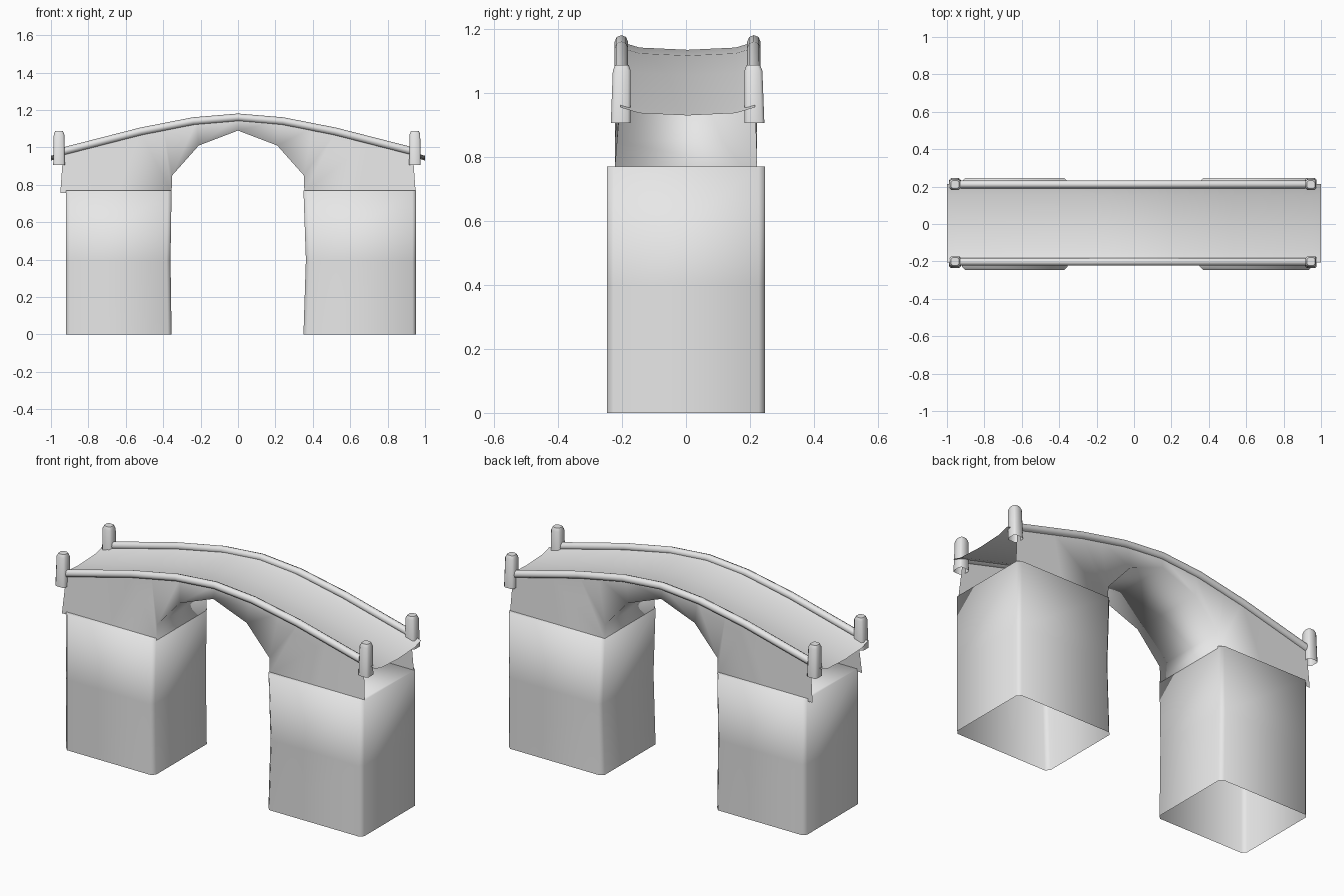
import bpy, bmesh

cube = bpy.data.objects.get("Cube")
if cube:
    bpy.data.objects.remove(cube, do_unlink=True)

stone = bpy.data.materials.new("grey_stone")
stone.use_nodes = True
stone.diffuse_color = (0.8, 0.8, 0.8, 1)
stone.node_tree.nodes["Principled BSDF"].inputs["Base Color"].default_value = (0.8, 0.8, 0.8, 1)

SHIFT = 0.005          # the walkway sits slightly off centre
RAIL_Y = 0.207


def finish(name, bm, normals=True):
    if normals:
        bmesh.ops.recalc_face_normals(bm, faces=bm.faces)
    for f in bm.faces:
        f.smooth = True
    me = bpy.data.meshes.new(name)
    bm.to_mesh(me)
    bm.free()
    me.materials.append(stone)
    ob = bpy.data.objects.new(name, me)
    bpy.context.collection.objects.link(ob)
    return ob


def loft(bm, rows, closed=False):
    """Skin neighbouring rows of points with quads."""
    vs = [[bm.verts.new(p) for p in row] for row in rows]
    for a, b in zip(vs, vs[1:]):
        n = len(a)
        for i in range(n if closed else n - 1):
            j = (i + 1) % n
            bm.faces.new((a[i], a[j], b[j], b[i]))
    return vs


def rounded_ring(x0, x1, y0, y1, c, z):
    return [(x0 + c, y0, z), (x1 - c, y0, z), (x1, y0 + c, z), (x1, y1 - c, z),
            (x1 - c, y1, z), (x0 + c, y1, z), (x0, y1 - c, z), (x0, y0 + c, z)]


def mirrored(points):
    """Extend a left half profile to the right."""
    return points + [(-x, z) for x, z in reversed(points[:-1])]


# Piers: hollow, open below, capped on top, with a slight inward bulge
for name, x0, x1, bulge0, bulge1 in (("right_pier", -0.92, -0.355, 0, -0.006),
                                     ("left_pier", 0.35, 0.952, 0.013, 0)):
    bm = bmesh.new()
    rings = [rounded_ring(x0 + bulge0 * k, x1 + bulge1 * k, -0.247, 0.247, 0.02, z)
             for z, k in ((0, 0), (0.4, 1), (0.77, 0))]
    bm.faces.new(loft(bm, rings, True)[-1])
    finish(name, bm)

# Arch body: two side walls joined by the underside of the arch
lower = mirrored([(-0.95, 0.755), (-0.65, 0.755), (-0.355, 0.76), (-0.352, 0.85),
                  (-0.21, 1.01), (0, 1.09)])
upper = mirrored([(-0.935, 0.965), (-0.7, 1.03), (-0.52, 1.08), (-0.4, 1.105),
                  (-0.22, 1.142), (0, 1.16)])
bm = bmesh.new()
walls = []
for y in (-1, 1):
    walls.append(loft(bm, [[(x, 0.222 * y, z) for x, z in lower],
                           [(x, 0.21 * y + SHIFT, z) for x, z in upper]]))
front, back = walls[0][0], walls[1][0]
for i in range(2, len(lower) - 3):
    bm.faces.new((front[i], front[i + 1], back[i + 1], back[i]))
finish("arch_body", bm)

# Deck: sagging walkway surface
line = mirrored([(-1, 0.955), (-0.95, 0.97), (-0.52, 1.08), (-0.22, 1.142), (0, 1.16)])
bm = bmesh.new()
loft(bm, [[(x, y + SHIFT, z - drop) for y, drop in
           ((-0.21, 0), (-0.15, 0.018), (0, 0.025), (0.15, 0.018), (0.21, 0))]
          for x, z in line])
bmesh.ops.recalc_face_normals(bm, faces=bm.faces)
if sum(f.normal.z for f in bm.faces) < 0:
    bmesh.ops.reverse_faces(bm, faces=bm.faces)
finish("deck", bm, False)

# Rails: round tubes along the deck edges
rail_path = mirrored([(-0.95, 0.975), (-0.52, 1.085), (-0.24, 1.14), (0, 1.16)])
for side, s in (("front", -1), ("back", 1)):
    cu = bpy.data.curves.new(side + "_rail", "CURVE")
    cu.dimensions = "3D"
    cu.bevel_depth = 0.021
    cu.bevel_resolution = 2
    cu.use_fill_caps = True
    sp = cu.splines.new("POLY")
    sp.points.add(len(rail_path) - 1)
    for p, (x, z) in zip(sp.points, rail_path):
        p.co = (x, s * RAIL_Y + SHIFT, z, 1)
    sp.use_smooth = True
    cu.materials.append(stone)
    bpy.context.collection.objects.link(bpy.data.objects.new(side + "_rail", cu))

    # Posts: hollow, chamfered, slightly tapered, at both ends of each rail
    for end, px in (("right", -0.957), ("left", 0.946)):
        bm = bmesh.new()
        rings = []
        for z, r in ((0.907, 0.031), (1.07, 0.028), (1.088, 0.021)):
            y = s * (RAIL_Y + 0.002) + SHIFT - s * (z - 0.907) * 0.02
            rings.append(rounded_ring(px - r, px + r, y - r, y + r, 0.009, z))
        bm.faces.new(loft(bm, rings, True)[-1])
        post = finish(f"{side}_{end}_post", bm)
        bpy.context.view_layer.objects.active = post
        bpy.ops.object.select_all(action="DESELECT")
        post.select_set(True)
        bpy.ops.object.shade_smooth_by_angle(angle=0.9)
